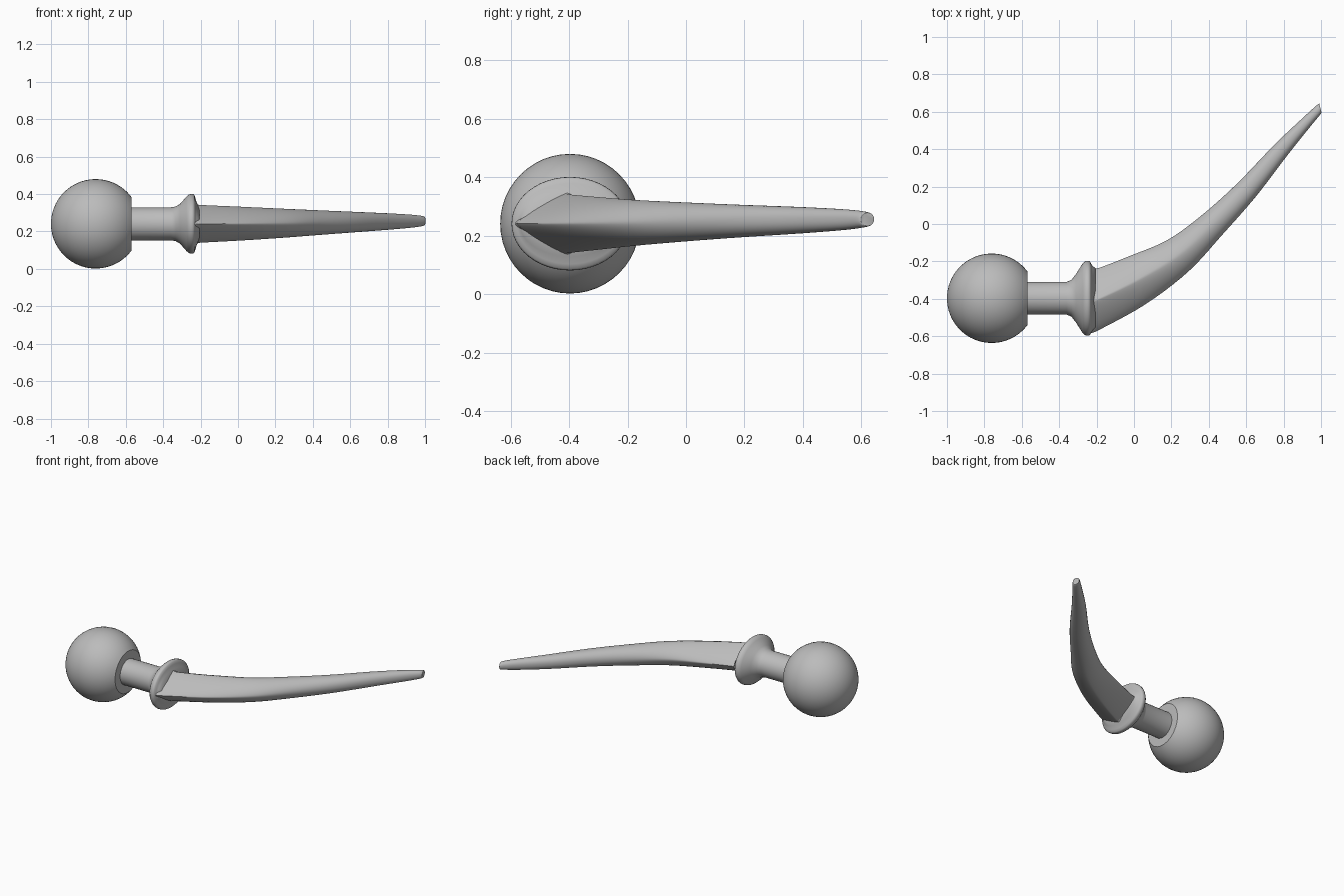
import bpy, bmesh, math
from mathutils import Vector

cube = bpy.data.objects.get("Cube")
if cube:
    bpy.data.objects.remove(cube)

grey = bpy.data.materials.new("plain grey")
grey.use_nodes = True
colour = (0.5, 0.5, 0.5, 1)
grey.diffuse_color = colour
grey.node_tree.nodes["Principled BSDF"].inputs["Base Color"].default_value = colour

AXIS_Y, AXIS_Z, SIDES = -0.397, 0.241, 48


def ring(inner, outer, height, z, power):
    """Superellipse section spanning two plan points; power 1 is a diamond, 2 an ellipse."""
    mid, half = (inner + outer) / 2, (inner - outer) / 2
    points = []
    for i in range(SIDES):
        a = math.tau * i / SIDES
        c, s = math.cos(a), math.sin(a)
        u = math.copysign(abs(c) ** (2 / power), c)
        v = math.copysign(abs(s) ** (2 / power), s)
        points.append(Vector((mid.x + half.x * u, mid.y + half.y * u, z + height * v)))
    return points


def round_ring(x, ry, rz):
    return ring(Vector((x, AXIS_Y + ry)), Vector((x, AXIS_Y - ry)), rz, AXIS_Z, 2)


def loft(name, rings, angle):
    """Skin a list of rings, cap both ends and shade smoothly."""
    bm = bmesh.new()
    loops = [[bm.verts.new(p) for p in r] for r in rings]
    for a, b in zip(loops, loops[1:]):
        for i in range(SIDES):
            j = (i + 1) % SIDES
            bm.faces.new((a[i], a[j], b[j], b[i]))
    bm.faces.new(loops[0][::-1])
    bm.faces.new(loops[-1])
    bmesh.ops.recalc_face_normals(bm, faces=bm.faces)
    mesh = bpy.data.meshes.new(name)
    bm.to_mesh(mesh)
    bm.free()
    mesh.materials.append(grey)
    obj = bpy.data.objects.new(name, mesh)
    bpy.context.collection.objects.link(obj)
    bpy.ops.object.select_all(action="DESELECT")
    obj.select_set(True)
    bpy.context.view_layer.objects.active = obj
    bpy.ops.object.shade_smooth_by_angle(angle=math.radians(angle))


def spline(keys, steps):
    """Catmull-Rom interpolation through rows of numbers."""
    ext = [keys[0]] + keys + [keys[-1]]
    for k in range(len(keys) - 1):
        for s in range(steps):
            t = s / steps
            yield [b + 0.5 * t * (c - a + t * (2*a - 5*b + 4*c - d + t * (3*(b - c) + d - a)))
                   for a, b, c, d in zip(*ext[k:k + 4])]
    yield keys[-1]


# Ball with a flat face where the neck enters
R, STEPS = 0.239, 28
ball = []
for i in range(STEPS + 1):
    a = math.radians(1 + 142 * i / STEPS)
    r = R * math.sin(a)
    ball.append(round_ring(-0.761 - R * math.cos(a), r, r))
loft("ball", ball, 35)

# Neck flaring into an oval guard, with a fillet on the blade side
guard = [(-0.6, .088, .088), (-0.36, .088, .088), (-0.335, .098, .092), (-0.31, .13, .106),
         (-0.275, .185, .146), (-0.262, .197, .157), (-0.25, .2, .16), (-0.24, .199, .159),
         (-0.233, .193, .154), (-0.228, .182, .138), (-0.22, .172, .112), (-0.205, .16, .08)]
loft("neck_and_guard", [round_ring(*g) for g in guard], 50)

# Curved blade: inner x, y, outer x, y, half height, centre z, section power
blade = [
    [-0.24, -0.222, -0.24, -0.588, .122, .241, 1.35],
    [-0.215, -0.233, -0.215, -0.579, .104, .241, 1.22],
    [-0.185, -0.234, -0.18, -0.563, .1, .241, 1.2],
    [-0.02, -0.17, 0.06, -0.43, .09, .242, 1.35],
    [0.18, -0.085, 0.29, -0.255, .078, .244, 1.6],
    [0.36, 0.045, 0.47, -0.06, .067, .247, 1.9],
    [0.55, 0.215, 0.65, 0.145, .056, .25, 2.1],
    [0.75, 0.423, 0.82, 0.367, .045, .253, 2.2],
    [0.9, 0.565, 0.946, 0.525, .035, .255, 2.2],
    [0.98, 0.637, 0.998, 0.588, .026, .256, 2.2],
    [0.992, 0.64, 1.0, 0.6, .019, .256, 2.2],
]
loft("blade", [ring(Vector(k[0:2]), Vector(k[2:4]), *k[4:]) for k in spline(blade, 5)], 50)
